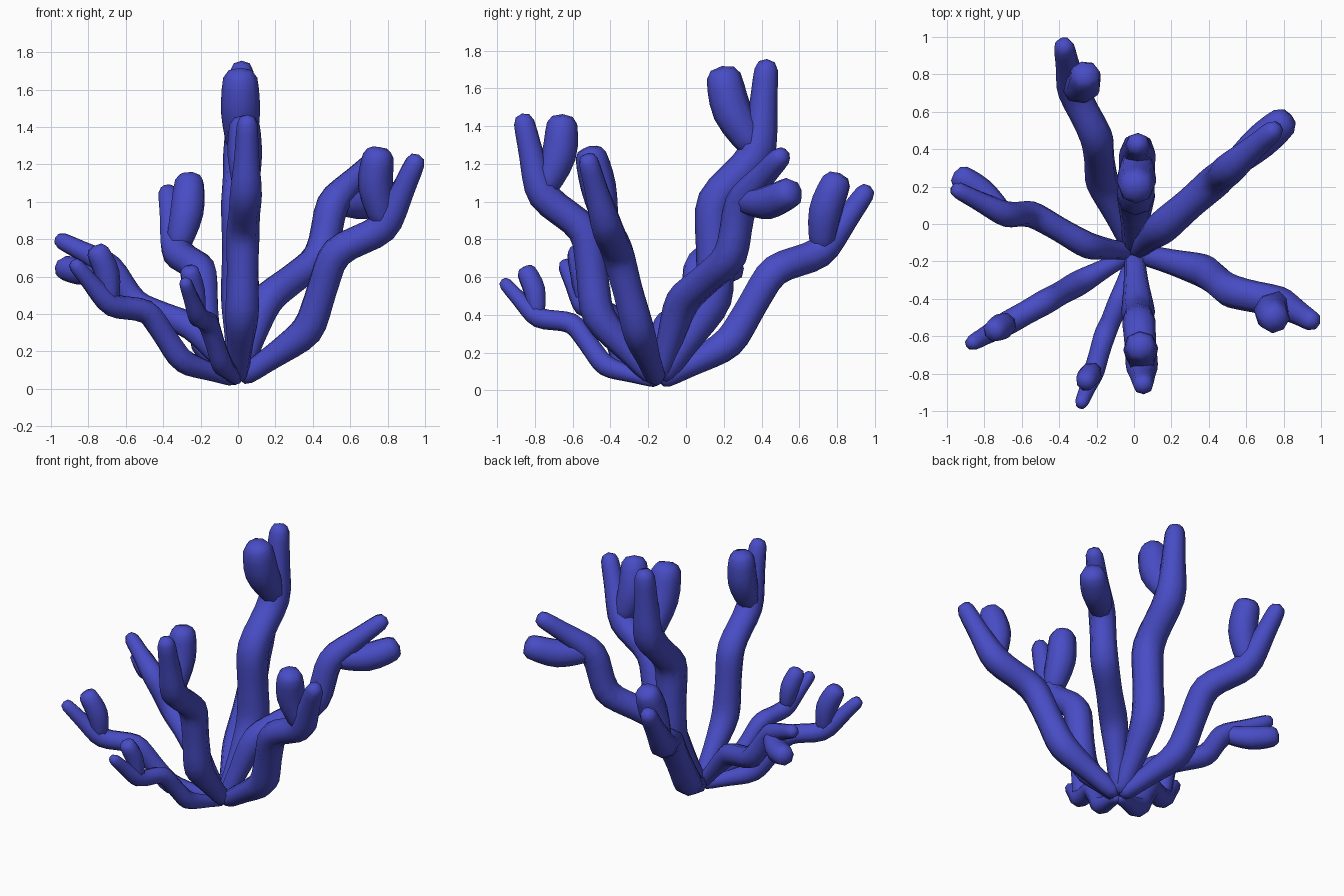
import bpy, bmesh, math
from mathutils import Vector

if "Cube" in bpy.data.objects:
    bpy.data.objects.remove(bpy.data.objects["Cube"])

blue = bpy.data.materials.new("coral_blue")
blue.diffuse_color = (0.065, 0.073, 0.56, 1)
blue.use_nodes = True
blue.node_tree.nodes["Principled BSDF"].inputs["Base Color"].default_value = blue.diffuse_color

BASE = Vector((0, -0.15, 0.045))

# every branch is one zigzag shape, scaled and aimed: tip position, roll in degrees
BRANCHES = {
    "branch_back_left": ((-0.38, 0.98, 1.09), -20),
    "branch_back_right": ((0.78, 0.53, 1.27), 180),
    "branch_back_tall": ((0.02, 0.43, 1.765), 0),
    "branch_left": ((-0.98, 0.20, 0.81), -150),
    "branch_front_left": ((-0.89, -0.65, 0.69), 0),
    "branch_front_small": ((-0.29, -0.98, 0.59), -8),
    "branch_front": ((0.05, -0.87, 1.475), 0),
    "branch_right": ((0.97, -0.53, 1.26), -20),
}
# distance along the branch, swing in degrees, radius
STEM = [(0, 0, 0.036), (0.295, -16.5, 0.063), (0.555, 2, 0.062),
        (0.725, -5.5, 0.061), (1, 0, 0.037)]
KNOB = [STEM[3][:2] + (0.042,), (0.815, 3.5, 0.066), (0.945, 7.3, 0.054)]


def fill(points, radii):
    """Add slightly thinner midpoints so the elbows stand out as lumps."""
    p, r = [points[0]], [radii[0]]
    for i in range(1, len(points)):
        p += [(points[i - 1] + points[i]) / 2, points[i]]
        r += [(radii[i - 1] + radii[i]) * 0.45, radii[i]]
    return p, r


def make_branch(name, tip, roll):
    axis = Vector(tip) - BASE
    length = axis.length
    axis.normalize()
    side = Vector((-axis.y, axis.x, 0)).normalized()
    inward = axis.cross(side)
    if inward.z < 0:
        inward.negate()
    swing = inward * math.cos(math.radians(roll)) + side * math.sin(math.radians(roll))

    # main stem and side knob as two skinned chains
    verts, edges, radii, roots = [], [], [], []
    for chain in (STEM, KNOB):
        start = len(verts)
        roots.append(start)
        pts = [BASE + length * d * (axis * math.cos(math.radians(a))
                                    + swing * math.sin(math.radians(a)))
               for d, a, r in chain]
        rads = [r * length for d, a, r in chain]
        if chain is STEM:
            pts, rads = fill(pts, rads)
        verts += [tuple(p) for p in pts]
        radii += rads
        edges += [(start + i, start + i + 1) for i in range(len(pts) - 1)]
    mesh = bpy.data.meshes.new(name)
    mesh.from_pydata(verts, edges, [])
    ob = bpy.data.objects.new(name, mesh)
    bpy.context.collection.objects.link(ob)
    skin = ob.modifiers.new("skin", "SKIN")
    skin.use_x_symmetry = False
    skin.use_smooth_shade = True
    for i, sv in enumerate(mesh.skin_vertices[0].data):
        sv.radius = (radii[i], radii[i])
        sv.use_root = i in roots
    sub = ob.modifiers.new("round", "SUBSURF")
    sub.levels = sub.render_levels = 1

    # bake, then tidy normals and keep the foot on the ground
    deps = bpy.context.evaluated_depsgraph_get()
    baked = bpy.data.meshes.new_from_object(ob.evaluated_get(deps))
    ob.modifiers.clear()
    ob.data = baked
    bm = bmesh.new()
    bm.from_mesh(baked)
    bmesh.ops.recalc_face_normals(bm, faces=bm.faces)
    for v in bm.verts:
        v.co.z = max(v.co.z, 0)
    for f in bm.faces:
        f.smooth = True
        f.material_index = 0
    bm.to_mesh(baked)
    bm.free()
    baked.materials.clear()
    baked.materials.append(blue)


for name, (tip, roll) in BRANCHES.items():
    make_branch(name, tip, roll)
